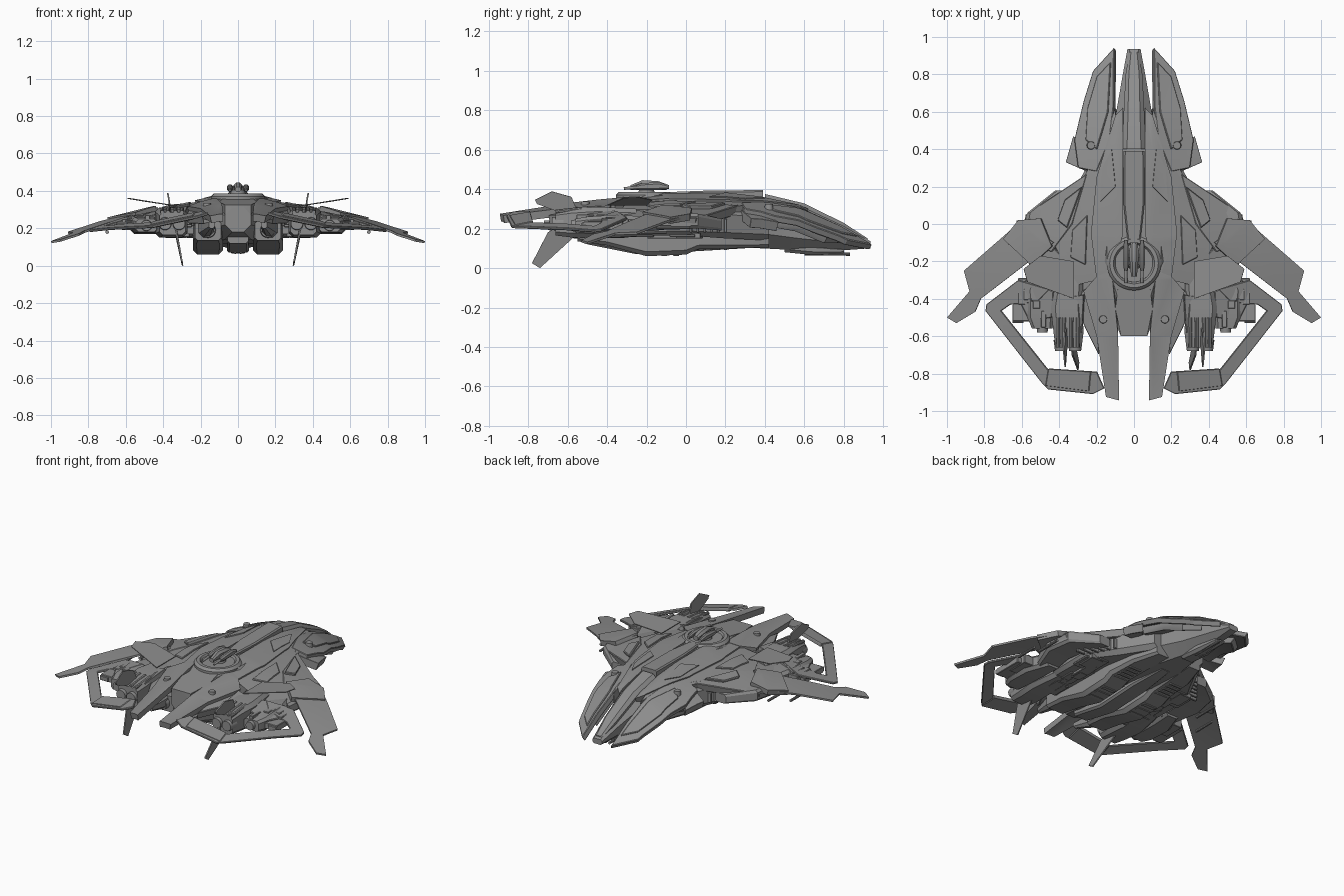
import bpy, bmesh, math, random
from mathutils import Vector

if "Cube" in bpy.data.objects:
    bpy.data.objects.remove(bpy.data.objects["Cube"])

random.seed(4)
PROFILE = [(-.95, .27), (-.6, .325), (-.3, .36), (-.1, .378), (.2, .375), (.38, .36),
           (.57, .32), (.78, .225), (.95, .125)]
METAL = bpy.data.materials.new("dark_metal")
METAL.diffuse_color = (.27, .27, .27, 1)
METAL.use_nodes = True
METAL.node_tree.nodes["Principled BSDF"].inputs["Base Color"].default_value = METAL.diffuse_color


def top(x, y):
    """Height of the curved upper skin."""
    z = PROFILE[0][1] if y < 0 else PROFILE[-1][1]
    for (a, za), (b, zb) in zip(PROFILE, PROFILE[1:]):
        if a <= y <= b:
            z = za + (zb - za) * (y - a) / (b - a)
    x = abs(x)
    return z - (.23 + .25 * max(0, y)) * max(0, min(x, .5) - .1) - .25 * max(0, x - .5)


def finish(name, bm, mirror=True, thick=0, bevel=0, offset=-1):
    me = bpy.data.meshes.new(name)
    bm.to_mesh(me)
    bm.free()
    me.materials.append(METAL)
    ob = bpy.data.objects.new(name, me)
    bpy.context.collection.objects.link(ob)
    if thick:
        m = ob.modifiers.new("Thickness", 'SOLIDIFY')
        m.thickness, m.offset = thick, offset
    if bevel:
        m = ob.modifiers.new("Bevel", 'BEVEL')
        m.width, m.segments, m.limit_method = bevel, 1, 'ANGLE'
        m.angle_limit = math.radians(50)
    if mirror:
        ob.modifiers.new("Mirror", 'MIRROR').use_mirror_merge = False
    bpy.ops.object.select_all(action='DESELECT')
    ob.select_set(True)
    bpy.context.view_layer.objects.active = ob
    bpy.ops.object.convert(target='MESH')
    bpy.ops.object.shade_smooth_by_angle(angle=math.radians(28))
    return ob


def plate(name, outline, dz=0, thick=.02, mirror=True, bevel=.004):
    """Armour plate: a flat outline draped over the upper skin."""
    bm = bmesh.new()
    bm.faces.new([bm.verts.new((x, y, 0)) for x, y in outline])
    bmesh.ops.triangulate(bm, faces=bm.faces[:])
    cuts = [((0, y, 0), (0, 1, 0)) for y, _ in PROFILE] + [((x, 0, 0), (1, 0, 0)) for x in (.1, .5)]
    for co, no in cuts:
        bmesh.ops.bisect_plane(bm, geom=bm.verts[:] + bm.edges[:] + bm.faces[:], plane_co=co, plane_no=no)
    for v in bm.verts:
        v.co.z = top(v.co.x, v.co.y) + dz
    bm.normal_update()
    for f in bm.faces:
        if f.normal.z < 0:
            f.normal_flip()
    return finish(name, bm, mirror, thick, bevel)


def sheet(name, pts, thick=.008):
    """Thin fin from a 3D outline."""
    bm = bmesh.new()
    bm.faces.new([bm.verts.new(p) for p in pts])
    return finish(name, bm, True, thick, 0, 0)


def loft(name, rows, mirror=True, ch=.3):
    """Chamfered body through rows of (y, centre x, half width, z top, z bottom)."""
    bm = bmesh.new()
    rings = []
    for y, cx, w, zt, zb in rows:
        h = (zt - zb) / 2
        c = ch * min(w, h) * 2
        p = [(w, h - c), (w - c, h), (c - w, h), (-w, h - c), (-w, c - h), (c - w, -h), (w - c, -h), (w, c - h)]
        rings.append([bm.verts.new((cx + a, y, (zt + zb) / 2 + b)) for a, b in p])
    for r, s in zip(rings, rings[1:]):
        for i in range(8):
            bm.faces.new((r[i], r[i - 1], s[i - 1], s[i]))
    bm.faces.new(rings[0])
    bm.faces.new(rings[-1][::-1])
    bmesh.ops.recalc_face_normals(bm, faces=bm.faces[:])
    return finish(name, bm, mirror)


def boxes(name, items, mirror=True, bevel=.003):
    """Blocks given as (x, y, z, size x, size y, size z)."""
    bm = bmesh.new()
    for x, y, z, a, b, c in items:
        vs = bmesh.ops.create_cube(bm, size=1)['verts']
        for v in vs:
            v.co = Vector((x + v.co.x * a, y + v.co.y * b, z + v.co.z * c))
    return finish(name, bm, mirror, 0, bevel)


def tubes(name, items, mirror=True, seg=20):
    """Cylinders given as (start, end, radius, end radius)."""
    bm = bmesh.new()
    for a, b, r, r2 in items:
        a, b = Vector(a), Vector(b)
        vs = bmesh.ops.create_cone(bm, cap_ends=True, segments=seg, radius1=r, radius2=r2, depth=(b - a).length)['verts']
        bmesh.ops.rotate(bm, verts=vs, matrix=(b - a).to_track_quat('Z', 'Y').to_matrix())
        bmesh.ops.translate(bm, verts=vs, vec=(a + b) / 2)
    return finish(name, bm, mirror)


# Central fuselage, wide lower hull and belly
loft("fuselage", [(.935, 0, .035, .135, .10), (.8, 0, .06, .215, .09), (.57, 0, .1, .315, .09), (.38, 0, .15, .35, .10),
                  (.1, 0, .22, .365, .11), (-.2, 0, .22, .37, .12), (-.45, 0, .13, .34, .14), (-.6, 0, .07, .31, .18)], False)
loft("wide_hull", [(.42, 0, .19, .29, .14), (.2, 0, .31, .30, .15), (0, 0, .42, .28, .165), (-.25, 0, .42, .27, .165),
                   (-.45, 0, .36, .25, .17)], False, .2)
loft("lower_nacelle", [(.42, .12, .05, .2, .105), (.25, .15, .075, .22, .10), (.06, .16, .08, .24, .095), (0, .16, .08, .24, .068),
                       (-.2, .16, .08, .24, .06), (-.4, .16, .08, .24, .115), (-.55, .16, .07, .24, .135)], True, .14)
loft("belly_keel", [(.3, 0, .03, .14, .10), (.05, 0, .06, .2, .085), (-.25, 0, .06, .24, .07), (-.5, 0, .055, .24, .12)], False, .1)

# Nose: canopy, chin gun and side prongs
loft("canopy", [(.92, 0, .025, .15, .12), (.8, 0, .045, .228, .17), (.6, 0, .055, .327, .25), (.4, 0, .06, .375, .3)], False, .3)
loft("chin_mount", [(.8, 0, .03, .1, .075), (.65, 0, .05, .12, .065), (.5, 0, .05, .13, .08)], False)
tubes("chin_gun", [((.015, .6, .072), (.015, .83, .07), .008, .008)], True, 10)
plate("nose_prong", [(.107, .945), (.22, .82), (.27, .66), (.32, .45), (.3, .3), (.2, .28), (.13, .45), (.11, .62)], -.005, .035)
plate("prong_panel", [(.125, .87), (.2, .79), (.25, .62), (.26, .45), (.2, .4), (.14, .6)], .004, .02)
plate("prong_underside", [(.13, .8), (.22, .72), (.28, .4), (.15, .35)], -.035, .05)
plate("prong_shoulder", [(.325, .47), (.365, .33), (.25, .28), (.25, .38)], -.03, .05)

# Upper armour plates, stacked over the hull
loft("spine", [(.39, 0, .055, .395, .34), (.1, 0, .055, .392, .34), (-.08, 0, .035, .385, .34)], False, .15)
plate("inner_armour", [(.06, .62), (.1, .58), (.2, .25), (.23, -.05), (.2, -.3), (.13, -.3), (.06, -.06)], .002, .05)
plate("neck_armour", [(.1, .62), (.17, .42), (.3, .2), (.2, .2), (.1, .45)], -.008, .08)
plate("main_armour", [(.16, .42), (.27, .2), (.36, .02), (.44, -.08), (.32, -.33), (.2, -.3), (.21, .1)], -.008, .06)
plate("outer_armour", [(.25, .27), (.4, .17), (.58, .05), (.6, -.08), (.44, -.15), (.33, 0)], -.005, .05)
plate("shoulder_cover", [(.28, .2), (.37, .13), (.41, .02), (.36, -.02)], .01, .03)
plate("rear_armour", [(.3, -.25), (.46, -.1), (.56, -.2), (.42, -.42), (.3, -.45)], -.015, .04)
loft("shoulder_pod", [(.18, .38, .04, .25, .19), (.06, .48, .09, .275, .2), (-.1, .51, .09, .275, .195), (-.25, .48, .07, .25, .18)], True, .2)

# Outer wings, open frame wings and winglets
plate("outer_wing", [(.6, .02), (.91, -.25), (.88, -.36), (1, -.5), (.95, -.53), (.85, -.47), (.82, -.4), (.43, -.1)], .012, .012)
plate("wing_root", [(.5, .03), (.62, .02), (.7, -.08), (.55, -.22), (.44, -.12)], .022, .035)
tubes("wing_gun", [((.62, -.15, .205), (.62, .02, .205), .01, .008), ((.7, -.25, .18), (.7, -.1, .18), .01, .008)], True, 10)
plate("frame_wing", [(.62, -.3), (.79, -.43), (.795, -.465), (.49, -.855), (.46, -.885), (.22, -.91), (.16, -.88), (.2, -.79),
                     (.46, -.78), (.71, -.465), (.66, -.43), (.52, -.42), (.45, -.35)], .018, .014)
plate("frame_tip_cover", [(.46, -.775), (.475, -.865), (.24, -.895), (.23, -.79)], .022, .022)
sheet("flat_winglet", [(.32, -.2, .318), (.5, -.17, .345), (.59, -.24, .36), (.57, -.31, .358), (.32, -.4, .318)], .005)

# Tail booms and rear deck
plate("tail_boom", [(.12, -.25), (.2, -.28), (.27, -.36), (.2, -.6), (.15, -.925), (.08, -.943), (.085, -.6)], .004, .04)
plate("boom_side", [(.2, -.3), (.33, -.4), (.26, -.56), (.19, -.7)], -.02, .05)
plate("rear_deck", [(-.08, -.3), (.08, -.3), (.1, -.45), (.07, -.6), (-.07, -.6), (-.1, -.45)], 0, .05, False)
loft("lower_boom", [(-.35, .2, .05, .27, .16), (-.55, .17, .04, .25, .15), (-.72, .14, .015, .24, .2)])

# Engines and their covers
loft("inner_engine", [(-.25, .34, .07, .3, .16), (-.45, .36, .085, .31, .15), (-.58, .35, .08, .3, .155), (-.66, .35, .07, .285, .165)], True, .15)
loft("outer_engine", [(-.2, .47, .05, .26, .17), (-.35, .5, .075, .27, .17), (-.5, .5, .07, .26, .175), (-.56, .49, .055, .25, .18)], True, .2)
plate("engine_cover", [(.27, -.38), (.42, -.4), (.43, -.52), (.41, -.6), (.28, -.58)], .008, .03)
plate("outer_engine_cover", [(.43, -.36), (.58, -.3), (.62, -.4), (.56, -.52), (.44, -.5)], .016, .03)
boxes("engine_side_block", [(.6, -.42, .215, .1, .2, .04), (.62, -.48, .215, .06, .1, .03), (.56, -.36, .22, .12, .14, .06)])
tubes("engine_nozzle", [((.315, -.62, .225), (.315, -.68, .225), .04, .032), ((.39, -.62, .225), (.39, -.68, .225), .04, .032),
                        ((.49, -.53, .215), (.49, -.58, .215), .033, .028), ((.16, -.52, .19), (.16, -.58, .19), .045, .038)])
tubes("engine_pipe", [((x, -.5, .3), (x, -.66, .285), .013, .011) for x in (.3, .335, .375, .405)], True, 10)

# Vertical fins, upper and lower
sheet("upper_fin", [(.36, -.55, .29), (.37, -.58, .36), (.376, -.68, .388), (.368, -.765, .345), (.368, -.755, .325), (.36, -.66, .29)])
sheet("lower_fin", [(.335, -.55, .2), (.33, -.57, .155), (.296, -.74, 0), (.3, -.78, .025), (.33, -.7, .18), (.335, -.64, .22)])

# Turret ring and turret
bm = bmesh.new()
sec = [(.145, .34), (.145, .37), (.13, .385), (.11, .385), (.1, .37), (.1, .34)]
vs = [bm.verts.new((r, -.21, z)) for r, z in sec]
es = [bm.edges.new((vs[i - 1], vs[i])) for i in range(6)]
bmesh.ops.spin(bm, geom=vs + es, cent=(0, -.21, 0), axis=(0, 0, 1), angle=math.tau, steps=40, use_duplicate=False)
bmesh.ops.remove_doubles(bm, verts=bm.verts[:], dist=1e-4)
bmesh.ops.recalc_face_normals(bm, faces=bm.faces[:])
finish("turret_ring", bm, False)
tubes("turret_base", [((0, -.21, .34), (0, -.21, .375), .1, .1), ((0, -.2, .37), (0, -.2, .405), .045, .035)], False, 32)
loft("turret_head", [(-.1, 0, .018, .425, .395), (-.14, 0, .025, .44, .395), (-.22, 0, .022, .445, .395), (-.28, 0, .015, .42, .395)], False)
loft("turret_pod", [(-.085, .043, .01, .42, .4), (-.14, .043, .015, .435, .395), (-.22, .043, .015, .43, .395), (-.25, .043, .01, .42, .398)])
tubes("turret_guns", [((.043, -.2, .412), (.043, -.315, .403), .009, .007)], True, 12)
boxes("turret_bridge", [(0, -.16, .415, .08, .04, .02), (0, -.21, .41, .08, .02, .015)], False)

# Hatches, vents and small surface details
tubes("hatch", [((x, y, top(x, y) - .03), (x, y, top(x, y) + .016), .025, .02)
                for x, y in [(.165, -.51), (.23, .42), (.56, -.02)]])
boxes("side_vents", [(.3 + i * .028, .2 - i * .035, .215, .06, .014, .07) for i in range(6)])
boxes("belly_vents", [(.16, .2 - i * .035, .098, .09, .015, .015) for i in range(5)]
      + [(.16, -.05 - i * .06, .066, .1, .03, .012) for i in range(3)])
boxes("belly_panels", [(random.uniform(.27, .38), random.uniform(-.4, .06), .164, random.uniform(.03, .09),
                        random.uniform(.05, .15), random.uniform(.01, .03)) for _ in range(16)])
boxes("rear_machinery", [(random.uniform(.25, .6), random.uniform(-.52, -.3), random.uniform(.22, .255), random.uniform(.02, .06),
                          random.uniform(.03, .09), random.uniform(.02, .05)) for _ in range(18)])
plate("armour_panel_front", [(.12, .4), (.17, .3), (.18, .12), (.1, .2)], .008, .015)
plate("armour_panel_mid", [(.25, .05), (.33, -.03), (.34, -.18), (.26, -.22)], 0, .015)
